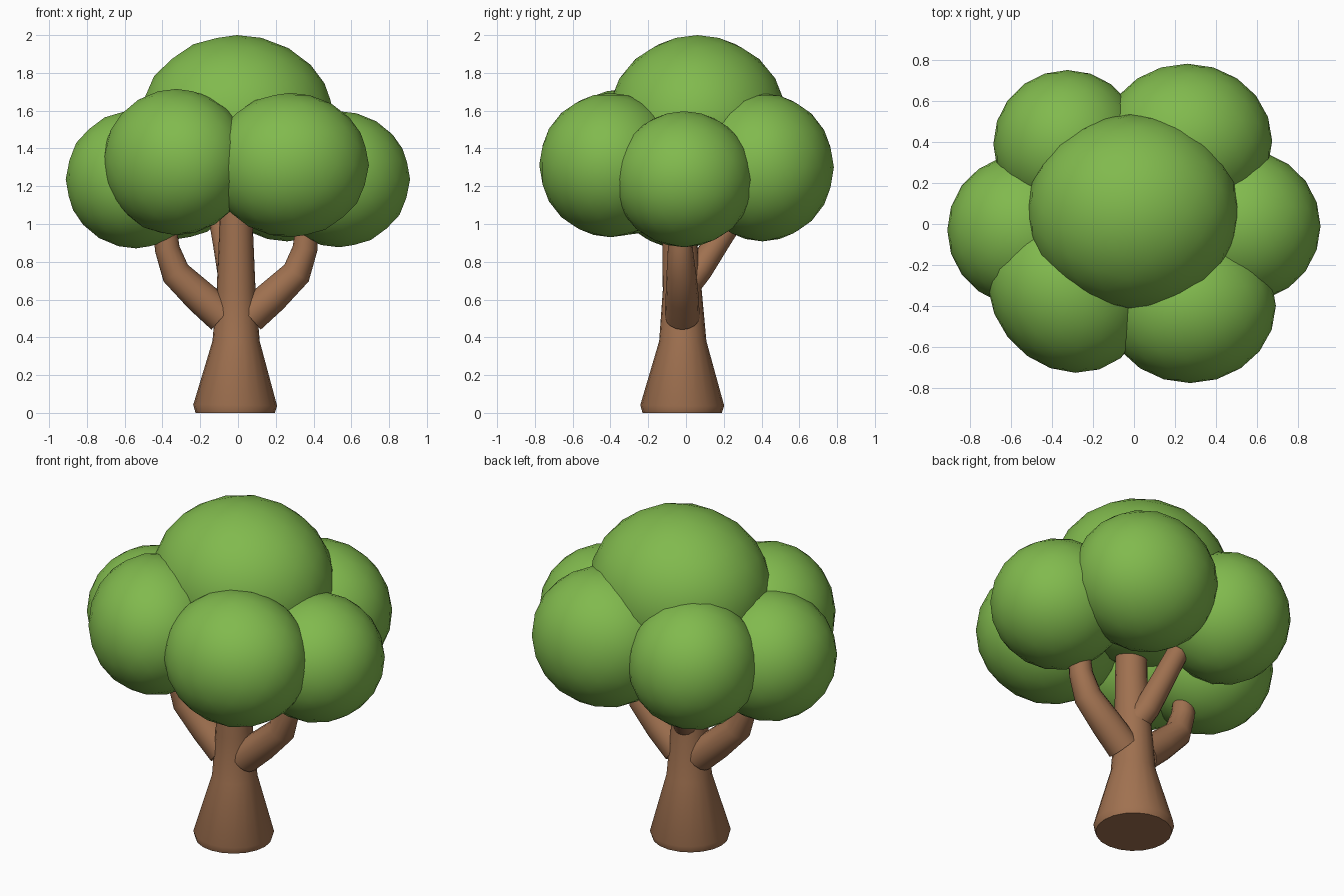
import bpy, bmesh, math
from mathutils import Vector

cube = bpy.data.objects.get("Cube")
if cube:
    bpy.data.objects.remove(cube, do_unlink=True)


def material(name, colour):
    mat = bpy.data.materials.new(name)
    mat.use_nodes = True
    mat.diffuse_color = colour
    mat.node_tree.nodes["Principled BSDF"].inputs["Base Color"].default_value = colour
    return mat


leaf_green = material("leaf green", (0.22, 0.49, 0.075, 1))
bark_brown = material("bark brown", (0.35, 0.165, 0.08, 1))


def finish(name, bm, mat, angle):
    mesh = bpy.data.meshes.new(name)
    bmesh.ops.recalc_face_normals(bm, faces=bm.faces)
    bm.to_mesh(mesh)
    bm.free()
    mesh.materials.append(mat)
    obj = bpy.data.objects.new(name, mesh)
    bpy.context.collection.objects.link(obj)
    bpy.ops.object.select_all(action='DESELECT')
    obj.select_set(True)
    bpy.context.view_layer.objects.active = obj
    bpy.ops.object.shade_smooth_by_angle(angle=math.radians(angle))
    return obj


def limb(name, path, sides=16):
    """Tapered tube through (x, y, z, radius) stations, capped at both ends."""
    bm = bmesh.new()
    points = [Vector(p[:3]) for p in path]
    rings = []
    for i, p in enumerate(points):
        along = points[min(i + 1, len(points) - 1)] - points[max(i - 1, 0)]
        turn = Vector((0, 0, 1)).rotation_difference(along)
        ring = []
        for k in range(sides):
            a = math.tau * k / sides
            offset = Vector((math.cos(a), math.sin(a), 0)) * path[i][3]
            ring.append(bm.verts.new(p + turn @ offset))
        rings.append(ring)
    for low, high in zip(rings, rings[1:]):
        for k in range(sides):
            n = (k + 1) % sides
            bm.faces.new((low[k], low[n], high[n], high[k]))
    bm.faces.new(rings[0])
    bm.faces.new(rings[-1])
    return finish(name, bm, bark_brown, 50)


def foliage(name, centre, size, yaw=0):
    bm = bmesh.new()
    bmesh.ops.create_icosphere(bm, subdivisions=3, radius=1)
    bmesh.ops.scale(bm, vec=size, verts=bm.verts)
    obj = finish(name, bm, leaf_green, 60)
    obj.location = centre
    obj.rotation_euler.z = math.radians(yaw)


# Flared trunk
limb("trunk", [(-.015, -.02, 0, .21), (-.015, -.02, .04, .222),
               (-.01, -.017, .38, .125), (-.01, -.02, .65, .103),
               (-.01, -.035, .95, .09), (-.01, -.035, 1.2, .085)], 20)

# Side branches, mirrored about the trunk
for side, label in ((1, "left"), (-1, "right")):
    limb(label + "_branch", [(-.01 + side * x, y, z, r) for x, y, z, r in (
        (.07, -.02, .51, .092), (.19, -.02, .615, .088), (.32, -.025, .74, .078),
        (.365, -.03, .87, .066), (.38, -.03, 1.02, .06))])

# Rear branch
limb("back_branch", [(0, -.01, .66, .075), (-.04, .07, .76, .072),
                     (-.07, .17, .91, .065), (-.1, .27, 1.06, .06)])

# Crown of overlapping foliage masses
foliage("foliage_top", (-.005, .06, 1.54), (.517, .477, .46))
foliage("foliage_left", (.535, -.01, 1.237), (.376, .372, .36))
foliage("foliage_right", (-.54, -.03, 1.237), (.372, .37, .366))
foliage("foliage_front_left", (.275, -.4, 1.312), (.418, .377, .382))
foliage("foliage_front_right", (-.325, -.325, 1.328), (.37, .42, .387), 38)
foliage("foliage_back_left", (.26, .405, 1.3), (.415, .378, .392))
foliage("foliage_back_right", (-.325, .39, 1.29), (.362, .362, .37))
